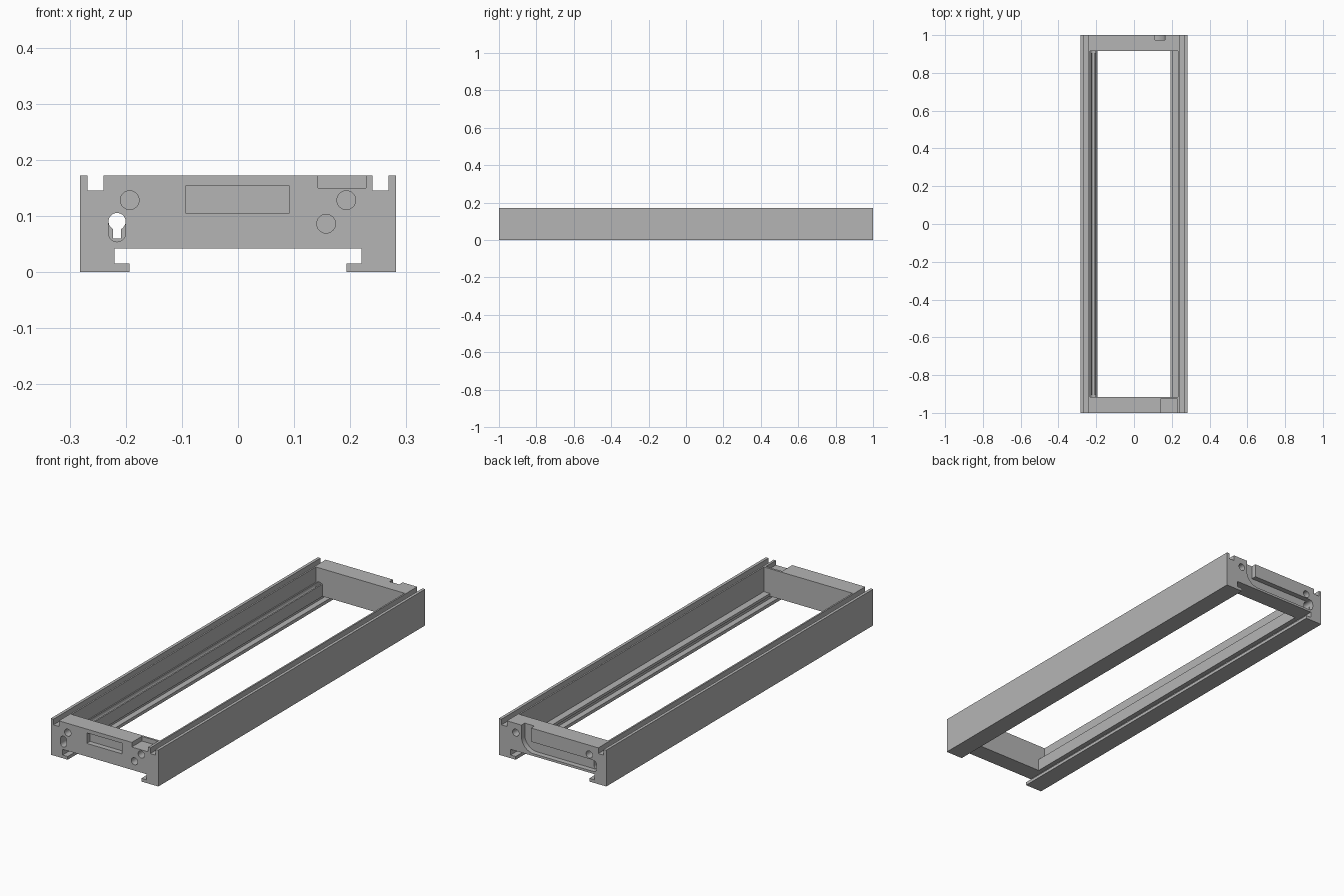
import bpy, bmesh, math

if "Cube" in bpy.data.objects:
    bpy.data.objects.remove(bpy.data.objects["Cube"], do_unlink=True)

grey = bpy.data.materials.new("plain grey")
grey.use_nodes = True
colour = (0.46, 0.46, 0.46, 1)
grey.diffuse_color = colour
grey.node_tree.nodes["Principled BSDF"].inputs["Base Color"].default_value = colour


def extrude(name, profile, y0, y1):
    """Extrude an (x, z) outline from y0 to y1."""
    bm = bmesh.new()
    face = bm.faces.new([bm.verts.new((x, y0, z)) for x, z in profile])
    new = bmesh.ops.extrude_face_region(bm, geom=[face])["geom"]
    moved = [v for v in new if isinstance(v, bmesh.types.BMVert)]
    bmesh.ops.translate(bm, verts=moved, vec=(0, y1 - y0, 0))
    bmesh.ops.recalc_face_normals(bm, faces=bm.faces)
    mesh = bpy.data.meshes.new(name)
    bm.to_mesh(mesh)
    bm.free()
    mesh.materials.append(grey)
    ob = bpy.data.objects.new(name, mesh)
    bpy.context.collection.objects.link(ob)
    return ob


def arc(cx, cz, r, start, end, n=16):
    angles = [math.radians(start + (end - start) * i / n) for i in range(n + 1)]
    return [(cx + r * math.cos(a), cz + r * math.sin(a)) for a in angles]


def box(x0, x1, z0, z1):
    return [(x0, z0), (x1, z0), (x1, z1), (x0, z1)]


def cut(profile, y0, y1):
    """Subtract an extruded outline from the frame."""
    cutter = extrude("cutter", profile, y0, y1)
    cutter.hide_render = True
    mod = frame.modifiers.new("cut", "BOOLEAN")
    mod.operation, mod.solver, mod.object = "DIFFERENCE", "EXACT", cutter
    bpy.context.view_layer.update()
    graph = bpy.context.evaluated_depsgraph_get()
    mesh = bpy.data.meshes.new_from_object(frame.evaluated_get(graph))
    frame.modifiers.clear()
    frame.data = mesh
    bpy.data.objects.remove(cutter, do_unlink=True)


# Frame outline: top slots and bottom lips, mirrored
half = [(0.193, 0.042), (0.22, 0.042), (0.22, 0.015), (0.193, 0.015), (0.193, 0),
        (0.282, 0), (0.282, 0.172), (0.268, 0.172), (0.268, 0.145),
        (0.24, 0.145), (0.24, 0.172)]
frame = extrude("frame", half + [(-x, z) for x, z in reversed(half)], -1, 1)

# Inner opening, with a plain ledge on the left and a cable channel on the right
kx, kz, kr, slot = -0.2155, 0.09, 0.0152, 0.007
top = 0.1
lean = math.degrees(math.asin((top - kz) / kr))
foot = math.degrees(math.acos(slot / kr))
opening = [(-0.192, -0.1), (0.192, -0.1), (0.192, 0.03), (0.2, 0.03), (0.2, 0.055),
           (0.2325, 0.055), (0.2325, 0.3), (-0.2325, 0.3), (-0.2325, top)]
opening += arc(kx, kz, kr, 180 - lean, 180 + 90 - (90 - foot), 10)[:-1]
opening += arc(kx, kz, kr, 180 + foot, 180 + foot, 1)[:1]
opening += [(kx - slot, 0.06), (kx + slot, 0.06)]
opening += arc(kx, kz, kr, -foot, lean, 10)
opening += [(-0.197, top), (-0.197, 0.03), (-0.192, 0.03)]
cut(opening, -0.915, 0.915)

# Cable hole through both ends
hole = arc(kx, kz, kr, 0, 180) + arc(kx, 0.069, kr, 180, 360)
for y in (-1, 1):
    cut(hole, y * 1.1, y * 0.905)

# Screw holes
for x, z, side in ((-0.193, 0.128, -1), (0.193, 0.128, -1), (0.157, 0.086, -1),
                   (-0.193, 0.128, 1), (0.193, 0.128, 1)):
    cut(arc(x, z, 0.0167, 0, 348.75, 31), side * 1.1, side * 0.96)

# Front label recess and top corner notch
cut(box(-0.093, 0.091, 0.104, 0.154), -1.1, -0.975)
cut(box(0.143, 0.228, 0.15, 0.3), -1.1, -0.925)

# Curved cable groove on the back
groove = [(0.112, 0.3), (0.112, 0.107)]
groove += arc(-0.205, 0.08, 0.027, 90, 270)
groove += arc(0.098, 0.118, 0.065, -90, 0)
groove += [(0.163, 0.3)]
cut(groove, 0.975, 1.1)

# Crisp edges with smooth hole walls
bpy.ops.object.select_all(action="DESELECT")
frame.select_set(True)
bpy.context.view_layer.objects.active = frame
bpy.ops.object.shade_smooth_by_angle(angle=math.radians(25))
